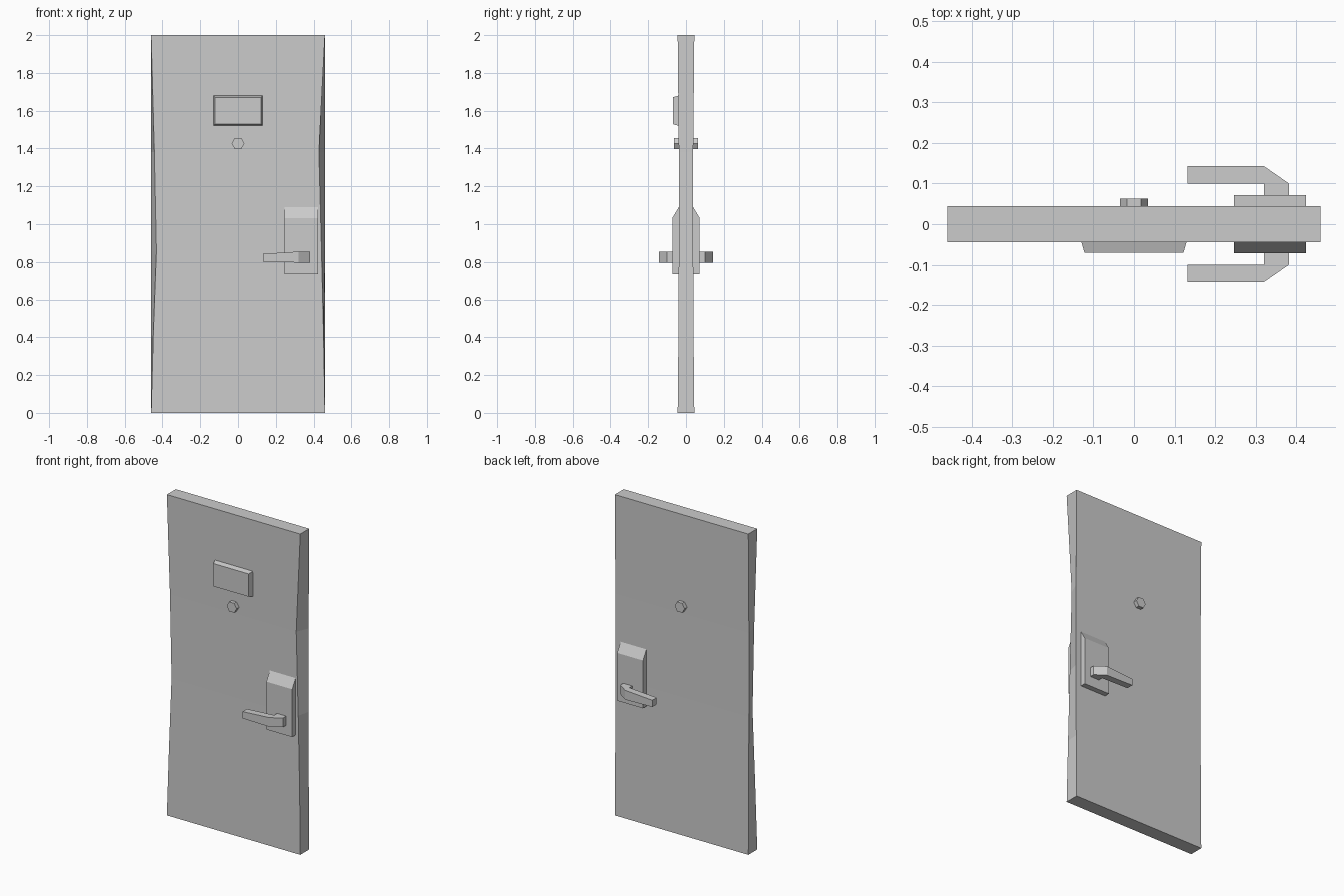
import bpy, bmesh, math
from mathutils import Matrix

if "Cube" in bpy.data.objects:
    bpy.data.objects.remove(bpy.data.objects["Cube"])


def finish(bm, name):
    bmesh.ops.recalc_face_normals(bm, faces=bm.faces)
    mesh = bpy.data.meshes.new(name)
    bm.to_mesh(mesh)
    bm.free()
    obj = bpy.data.objects.new(name, mesh)
    bpy.context.collection.objects.link(obj)
    return obj


def loft(name, rings):
    """Join rings of equal length into a closed solid."""
    bm = bmesh.new()
    loops = [[bm.verts.new(p) for p in ring] for ring in rings]
    n = len(loops[0])
    for a, b in zip(loops, loops[1:]):
        for i in range(n):
            j = (i + 1) % n
            bm.faces.new((a[i], a[j], b[j], b[i]))
    bm.faces.new(loops[0])
    bm.faces.new(loops[-1])
    return finish(bm, name)


# Door slab: straight back edges, front edges worn inward, slightly thinner middle
levels = [  # z, front left x, front right x, half thickness
    (0.00, -0.460, 0.460, 0.044),
    (0.40, -0.449, 0.453, 0.040),
    (0.86, -0.432, 0.442, 0.038),
    (1.38, -0.443, 0.428, 0.038),
    (2.00, -0.460, 0.460, 0.044),
]
loft("door_slab", [[(l, -t, z), (r, -t, z), (0.46, t, z), (-0.46, t, z)]
                   for z, l, r, t in levels])


# Viewing hatch cover on the front, with tapered sides
def rect(hx, hz, y, cz=1.6):
    return [(-hx, y, cz - hz), (hx, y, cz - hz), (hx, y, cz + hz), (-hx, y, cz + hz)]


loft("viewing_hatch", [rect(0.132, 0.081, -0.035), rect(0.122, 0.071, -0.07)])

# Hexagonal peephole running through the slab
bm = bmesh.new()
bmesh.ops.create_cone(bm, cap_ends=True, segments=6, radius1=0.034, radius2=0.034, depth=0.125)
bmesh.ops.rotate(bm, verts=bm.verts, matrix=Matrix.Rotation(math.pi / 2, 3, 'X'))
vs = list(bm.verts)
if max(v.co.x for v in vs) < 0.033:  # points face sideways
    bmesh.ops.rotate(bm, verts=vs, matrix=Matrix.Rotation(math.pi / 6, 3, 'Y'))
bmesh.ops.translate(bm, verts=vs, vec=(0, 0, 1.427))
finish(bm, "peephole")

# Lock plate profile (y, z) and lever outline (x, y), repeated on both sides
plate = [(0.03, 0.735), (0.072, 0.735), (0.072, 1.033), (0.038, 1.09), (0.03, 1.09)]
lever = [(0.32, 0.06), (0.382, 0.06), (0.382, 0.10), (0.32, 0.143),
         (0.132, 0.143), (0.132, 0.10), (0.32, 0.10)]


def lever_z(x, top):
    k = min(1, (x - 0.132) / 0.188)
    return 0.843 + 0.012 * k if top else 0.801 - 0.004 * k


for side, s in (("front", -1), ("back", 1)):
    loft(side + "_lock_plate", [[(x, s * y, z) for y, z in plate] for x in (0.246, 0.424)])
    loft(side + "_lever_handle",
         [[(x, s * y, lever_z(x, top)) for x, y in lever] for top in (False, True)])
